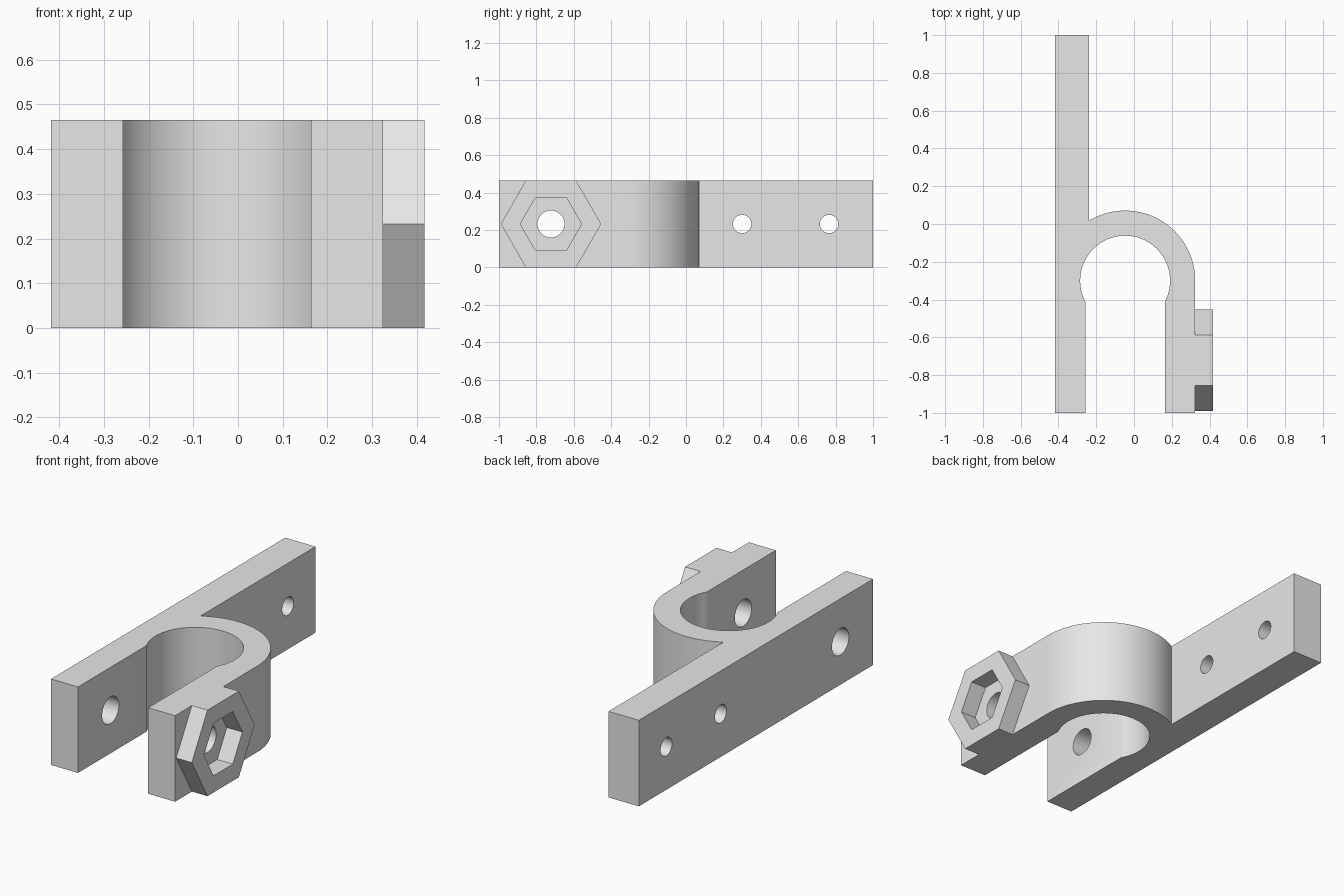
import bpy
import bmesh
from math import acos, asin, cos, sin, pi, sqrt
from mathutils import Matrix, Vector

if "Cube" in bpy.data.objects:
    bpy.data.objects.remove(bpy.data.objects["Cube"])

HEIGHT = 0.465
MID = HEIGHT / 2
CX, CY = -0.047, -0.30          # clamp ring centre
INNER, OUTER = 0.238, 0.371     # clamp ring radii
LEFT, RIGHT = CX - OUTER, CX + OUTER
GAP_L, GAP_R = -0.257, 0.163    # slot between the arms
BAR_R = -0.237                  # inner side of the rear bar
BOSS_X = 0.417
BOLT_Y = -0.722

grey = bpy.data.materials.new("light grey")
grey.use_nodes = True
colour = (0.8, 0.8, 0.8, 1)
grey.diffuse_color = colour
grey.node_tree.nodes["Principled BSDF"].inputs["Base Color"].default_value = colour


def make_object(name, bm):
    bmesh.ops.recalc_face_normals(bm, faces=bm.faces)
    mesh = bpy.data.meshes.new(name)
    bm.to_mesh(mesh)
    bm.free()
    mesh.materials.append(grey)
    obj = bpy.data.objects.new(name, mesh)
    bpy.context.collection.objects.link(obj)
    return obj


def prism_x(name, radius, sides, x0, x1, y):
    """Prism along x, with a corner pointing towards y."""
    bm = bmesh.new()
    ring = [bm.verts.new((x0, y + radius * cos(2 * pi * i / sides),
                          MID + radius * sin(2 * pi * i / sides)))
            for i in range(sides)]
    face = bm.faces.new(ring)
    ext = bmesh.ops.extrude_face_region(bm, geom=[face])
    moved = [v for v in ext["geom"] if isinstance(v, bmesh.types.BMVert)]
    bmesh.ops.translate(bm, verts=moved, vec=(x1 - x0, 0, 0))
    return make_object(name, bm)


def cut(target, cutter):
    mod = target.modifiers.new("cut", "BOOLEAN")
    mod.operation = "DIFFERENCE"
    mod.solver = "EXACT"
    mod.object = cutter
    bpy.context.view_layer.objects.active = target
    bpy.ops.object.modifier_apply(modifier=mod.name)
    bpy.data.objects.remove(cutter)


def arc(radius, a0, a1, steps):
    return [(CX + radius * cos(a0 + (a1 - a0) * i / steps),
             CY + radius * sin(a0 + (a1 - a0) * i / steps))
            for i in range(steps + 1)]


# Clamp body: bar, ring and arm as one extruded outline
right_end = -acos((GAP_R - CX) / INNER)
left_end = pi - right_end
bar_meet = acos((BAR_R - CX) / OUTER)
outline = [(LEFT, -1), (GAP_L, -1)]
outline += arc(INNER, left_end, right_end, 64)
outline += [(GAP_R, -1), (RIGHT, -1)]
outline += arc(OUTER, 0, bar_meet, 48)
outline += [(BAR_R, 1), (LEFT, 1)]
bm = bmesh.new()
base = bm.faces.new([bm.verts.new((x, y, 0)) for x, y in outline])
ext = bmesh.ops.extrude_face_region(bm, geom=[base])
top = [v for v in ext["geom"] if isinstance(v, bmesh.types.BMVert)]
bmesh.ops.translate(bm, verts=top, vec=(0, 0, HEIGHT))
body = make_object("clamp_body", bm)

# Bolt hole through both arms and two screw holes through the bar
for y, radius in ((BOLT_Y, 0.072), (0.30, 0.049), (0.765, 0.049)):
    cut(body, prism_x("hole_cutter", radius, 48, -0.6, 0.6, y))

# Hexagonal nut boss with a hexagonal pocket
boss = prism_x("nut_boss", HEIGHT / sqrt(3), 6, RIGHT, BOSS_X, BOLT_Y)
cut(boss, prism_x("pocket_cutter", 0.164, 6, RIGHT - 0.1, BOSS_X + 0.1, BOLT_Y))

# Smooth curved walls, crisp edges
for obj in (body, boss):
    bpy.ops.object.select_all(action="DESELECT")
    obj.select_set(True)
    bpy.context.view_layer.objects.active = obj
    bpy.ops.object.shade_smooth_by_angle(angle=pi / 6)
